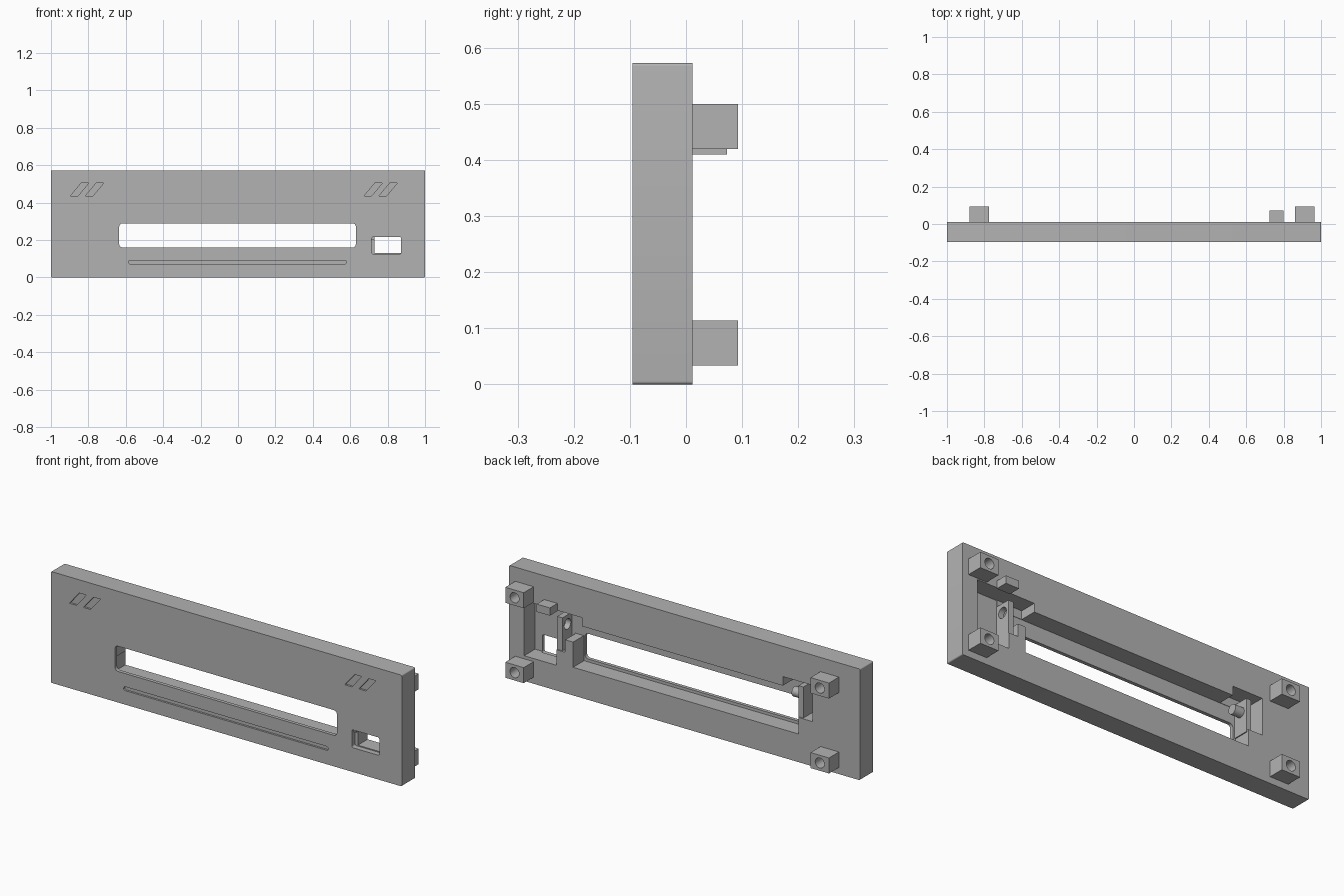
import bpy, bmesh, math
from mathutils import Vector

cube = bpy.data.objects.get("Cube")
if cube:
    bpy.data.objects.remove(cube, do_unlink=True)

grey = bpy.data.materials.new("plain grey")
grey.use_nodes = True
COLOUR = (0.45, 0.45, 0.45, 1)
grey.diffuse_color = COLOUR
grey.node_tree.nodes["Principled BSDF"].inputs["Base Color"].default_value = COLOUR

FRONT, BACK = -0.095, 0.012
INNER = -0.077   # inner side of the thin front wall


def prism(name, outline, y0, y1):
    """Extrude an x-z outline from y0 to y1."""
    bm = bmesh.new()
    face = bm.faces.new([bm.verts.new((x, y0, z)) for x, z in outline])
    moved = bmesh.ops.extrude_face_region(bm, geom=[face])["geom"]
    verts = [v for v in moved if isinstance(v, bmesh.types.BMVert)]
    bmesh.ops.translate(bm, verts=verts, vec=(0, y1 - y0, 0))
    bmesh.ops.recalc_face_normals(bm, faces=bm.faces)
    mesh = bpy.data.meshes.new(name)
    bm.to_mesh(mesh)
    bm.free()
    mesh.materials.append(grey)
    obj = bpy.data.objects.new(name, mesh)
    bpy.context.collection.objects.link(obj)
    return obj


def rect(x0, x1, z0, z1, r=0.0, steps=5):
    if not r:
        return [(x0, z0), (x1, z0), (x1, z1), (x0, z1)]
    corners = [(x1 - r, z1 - r), (x0 + r, z1 - r), (x0 + r, z0 + r), (x1 - r, z0 + r)]
    return [(cx + r * math.cos(a), cz + r * math.sin(a))
            for q, (cx, cz) in enumerate(corners)
            for a in [(q + i / steps) * math.pi / 2 for i in range(steps + 1)]]


def box(name, x0, x1, z0, z1, y0, y1, r=0.0):
    return prism(name, rect(x0, x1, z0, z1, r), y0, y1)


def cylinder(name, centre, radius, length, axis):
    bm = bmesh.new()
    bmesh.ops.create_cone(bm, cap_ends=True, segments=24, radius1=radius,
                          radius2=radius, depth=length)
    turn = Vector((0, 0, 1)).rotation_difference(Vector(axis)).to_matrix()
    bmesh.ops.rotate(bm, verts=bm.verts, matrix=turn)
    bmesh.ops.translate(bm, verts=bm.verts, vec=centre)
    mesh = bpy.data.meshes.new(name)
    bm.to_mesh(mesh)
    bm.free()
    mesh.materials.append(grey)
    obj = bpy.data.objects.new(name, mesh)
    bpy.context.collection.objects.link(obj)
    return obj


def cut(target, cutter):
    mod = target.modifiers.new("cut", "BOOLEAN")
    mod.operation = "DIFFERENCE"
    mod.solver = "EXACT"
    mod.object = cutter
    bpy.context.view_layer.objects.active = target
    bpy.ops.object.modifier_apply(modifier=mod.name)
    bpy.data.objects.remove(cutter, do_unlink=True)


def smooth(obj):
    bpy.ops.object.select_all(action="DESELECT")
    obj.select_set(True)
    bpy.context.view_layer.objects.active = obj
    bpy.ops.object.shade_smooth_by_angle(angle=math.radians(30))


# Main panel
panel = box("panel", -1, 1, 0, 0.573, FRONT, BACK, 0.006)
OUT = BACK + 0.05

# Display pocket, socket pocket and roller slots cut from the back
for x0, x1, z0, z1, depth in [
        (-0.65, 0.635, 0.145, 0.37, INNER),
        (0.73, 0.914, 0.13, 0.414, INNER),
        (0.585, 0.685, 0.275, 0.414, -0.075),
        (0.68, 0.74, 0.21, 0.414, -0.073),
        (-0.73, -0.56, 0.23, 0.417, -0.075)]:
    cut(panel, box("pocket_cutter", x0, x1, z0, z1, depth, OUT))

# Display window and socket opening through the front wall
cut(panel, box("window_cutter", -0.635, 0.63, 0.16, 0.29, FRONT - 0.05, INNER + 0.01, 0.018))
cut(panel, box("socket_cutter", 0.715, 0.872, 0.125, 0.217, FRONT - 0.05, INNER + 0.01, 0.008))

# Shallow front grooves: long line and slanted marks
cut(panel, box("line_cutter", -0.585, 0.58, 0.072, 0.092, FRONT - 0.05, FRONT + 0.01, 0.009))
for x in (-0.895, -0.815, 0.675, 0.755):
    slant = [(x, 0.437), (x + 0.04, 0.437), (x + 0.097, 0.505), (x + 0.057, 0.505)]
    cut(panel, prism("mark_cutter", slant, FRONT - 0.05, FRONT + 0.01))
smooth(panel)

# Four screw posts with blind holes
for side, x in (("right", -0.88), ("left", 0.86)):
    for level, z in (("lower", 0.034), ("upper", 0.42)):
        post = box(f"{level}_{side}_post", x, x + 0.105, z, z + 0.08, BACK - 0.002, 0.093)
        hole = cylinder("hole_cutter", (x + 0.0525, 0.08, z + 0.04), 0.026, 0.12, (0, 1, 0))
        cut(post, hole)
        smooth(post)

# Small tab above the socket pocket
box("socket_tab", 0.725, 0.80, 0.41, 0.45, BACK - 0.002, 0.073)

# Bearing plate with a round hole
plate = box("bearing_plate", 0.70, 0.73, 0.20, 0.38, -0.08, 0.006)
cut(plate, cylinder("bearing_cutter", (0.715, -0.035, 0.333), 0.027, 0.2, (1, 0, 0)))
smooth(plate)

# Opposite bracket and its pivot pin
box("pin_bracket", -0.672, -0.645, 0.22, 0.39, -0.08, 0.004)
smooth(cylinder("pivot_pin", (-0.625, -0.035, 0.333), 0.025, 0.06, (1, 0, 0)))
